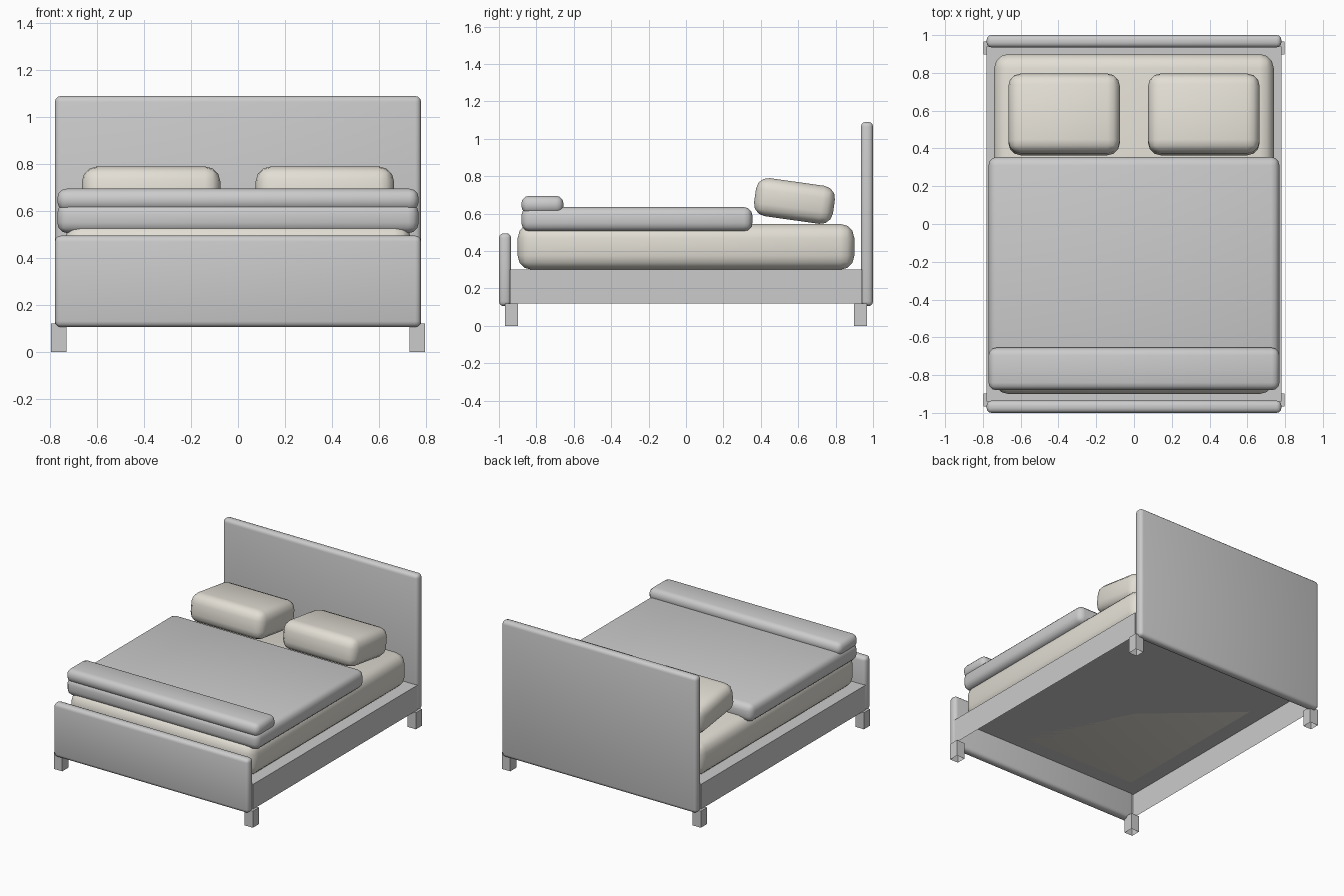
import bpy, bmesh, math
from mathutils import Matrix

if "Cube" in bpy.data.objects:
    bpy.data.objects.remove(bpy.data.objects["Cube"])

linen = bpy.data.materials.new("linen")
linen.diffuse_color = (0.76, 0.73, 0.66, 1)
linen.use_nodes = True
linen.node_tree.nodes["Principled BSDF"].inputs["Base Color"].default_value = linen.diffuse_color


def block(name, lo, hi, bevel=0.0, segments=3, open_bottom=False, tilt=0.0, mat=None):
    """Box between two corners, optionally rounded, tilted about x or open underneath."""
    size = [b - a for a, b in zip(lo, hi)]
    centre = [(a + b) / 2 for a, b in zip(lo, hi)]
    bm = bmesh.new()
    bmesh.ops.create_cube(bm, size=1, matrix=Matrix.Diagonal((*size, 1)))
    if open_bottom:
        bm.normal_update()
        bottom = [f for f in bm.faces if f.normal.z < -0.5]
        bmesh.ops.delete(bm, geom=bottom, context='FACES_ONLY')
    if bevel:
        bmesh.ops.bevel(bm, geom=bm.edges[:], offset=bevel, segments=segments,
                        profile=0.5, affect='EDGES', clamp_overlap=True)
    mesh = bpy.data.meshes.new(name)
    bm.to_mesh(mesh)
    bm.free()
    obj = bpy.data.objects.new(name, mesh)
    bpy.context.collection.objects.link(obj)
    obj.location = centre
    obj.rotation_euler.x = tilt
    if mat:
        mesh.materials.append(mat)
    if bevel:
        bpy.ops.object.select_all(action='DESELECT')
        obj.select_set(True)
        bpy.context.view_layer.objects.active = obj
        bpy.ops.object.shade_smooth_by_angle(angle=math.radians(40))
    return obj


# Frame: hollow box, open underneath, with padded end boards
block("bed_frame", (-0.78, -0.94, 0.12), (0.78, 0.94, 0.30), open_bottom=True)
block("headboard", (-0.78, 0.935, 0.105), (0.78, 1.0, 1.09), 0.025)
block("footboard", (-0.78, -1.0, 0.105), (0.78, -0.935, 0.495), 0.025)

# Four short legs, open underneath
for sx, side in ((-1, "left"), (1, "right")):
    for sy, end in ((-1, "front"), (1, "back")):
        x, y = sx * 0.763, sy * 0.932
        block(f"{end}_{side}_leg", (x - 0.033, y - 0.035, 0),
              (x + 0.033, y + 0.035, 0.12), open_bottom=True)

# Mattress and bedding
block("mattress", (-0.74, -0.90, 0.30), (0.74, 0.90, 0.545), 0.075, mat=linen)
block("blanket", (-0.77, -0.88, 0.505), (0.77, 0.355, 0.635), 0.045)
block("folded_throw", (-0.77, -0.88, 0.60), (0.77, -0.655, 0.695), 0.04)

# Two plump pillows leaning down towards the headboard
for sx, side in ((-1, "left"), (1, "right")):
    x = sx * 0.37
    block(f"{side}_pillow", (x - 0.295, 0.367, 0.565), (x + 0.295, 0.793, 0.77),
          0.065, tilt=math.radians(-8), mat=linen)
